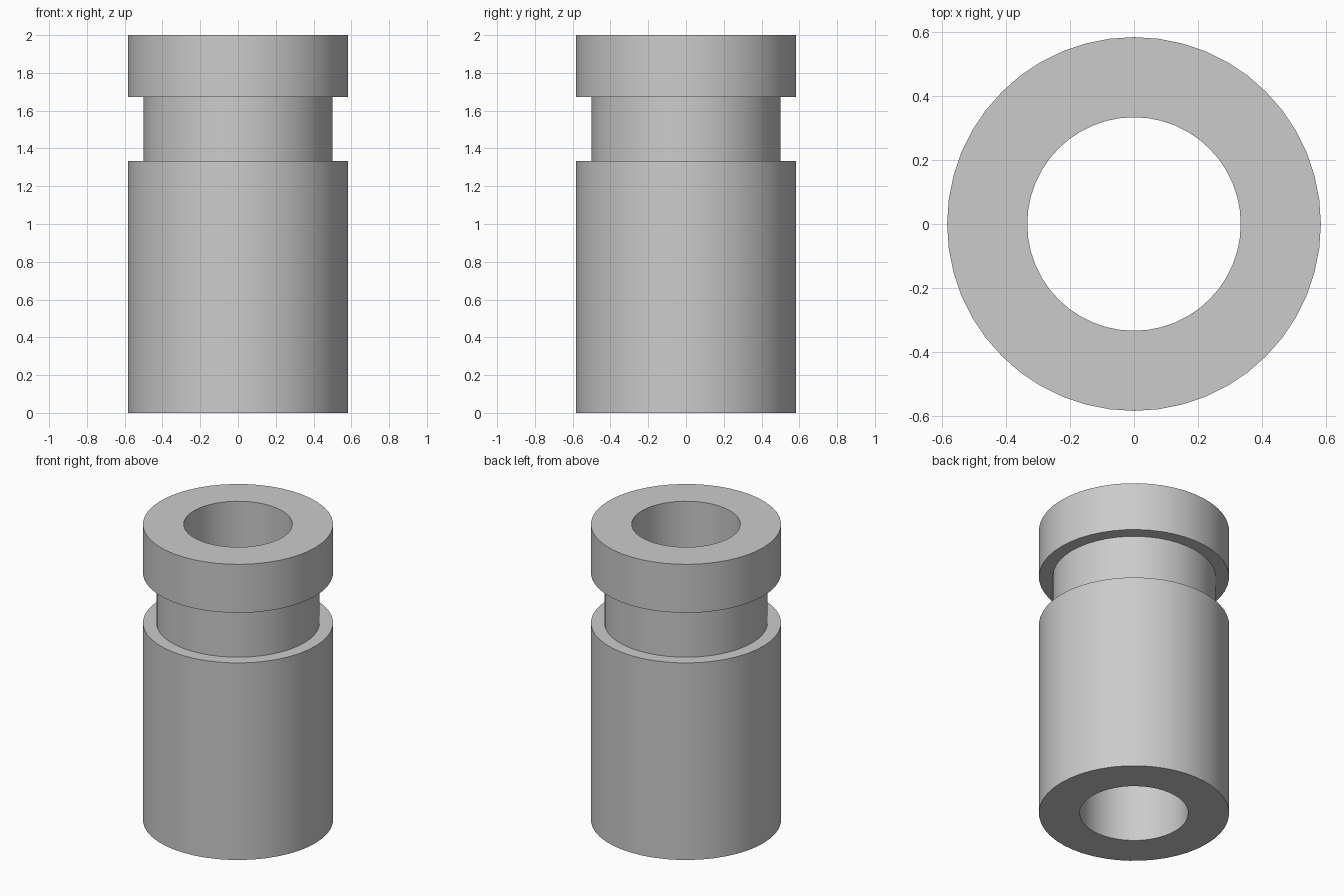
import bpy
import bmesh
from math import tau, radians

cube = bpy.data.objects.get("Cube")
if cube:
    bpy.data.objects.remove(cube, do_unlink=True)

SEGMENTS = 48
HEIGHT = 2.0
OUTER, NECK, BORE = 0.583, 0.5, 0.333
GROOVE_BOTTOM, GROOVE_TOP = 1.333, 1.672

# Plain grey material
grey = bpy.data.materials.new("plain_grey")
grey.use_nodes = True
colour = (0.6, 0.6, 0.6, 1.0)
grey.diffuse_color = colour
grey.node_tree.nodes["Principled BSDF"].inputs["Base Color"].default_value = colour

# Closed wall section: bore, base, outside wall with groove, top rim
section = [
    (BORE, 0), (OUTER, 0),
    (OUTER, GROOVE_BOTTOM), (NECK, GROOVE_BOTTOM),
    (NECK, GROOVE_TOP), (OUTER, GROOVE_TOP),
    (OUTER, HEIGHT), (BORE, HEIGHT),
]

# Revolve the section around the vertical axis
bm = bmesh.new()
verts = [bm.verts.new((r, 0, z)) for r, z in section]
edges = [bm.edges.new((a, b)) for a, b in zip(verts, verts[1:] + verts[:1])]
bmesh.ops.spin(bm, geom=verts + edges, cent=(0, 0, 0), axis=(0, 0, 1),
               angle=tau, steps=SEGMENTS, use_merge=False)
bmesh.ops.remove_doubles(bm, verts=bm.verts, dist=0.0005)
bmesh.ops.recalc_face_normals(bm, faces=bm.faces)

mesh = bpy.data.meshes.new("grooved_sleeve")
bm.to_mesh(mesh)
bm.free()
mesh.materials.append(grey)
sleeve = bpy.data.objects.new("grooved_sleeve", mesh)
bpy.context.collection.objects.link(sleeve)

# Smooth walls with crisp rims
bpy.ops.object.select_all(action="DESELECT")
sleeve.select_set(True)
bpy.context.view_layer.objects.active = sleeve
bpy.ops.object.shade_smooth_by_angle(angle=radians(30))
